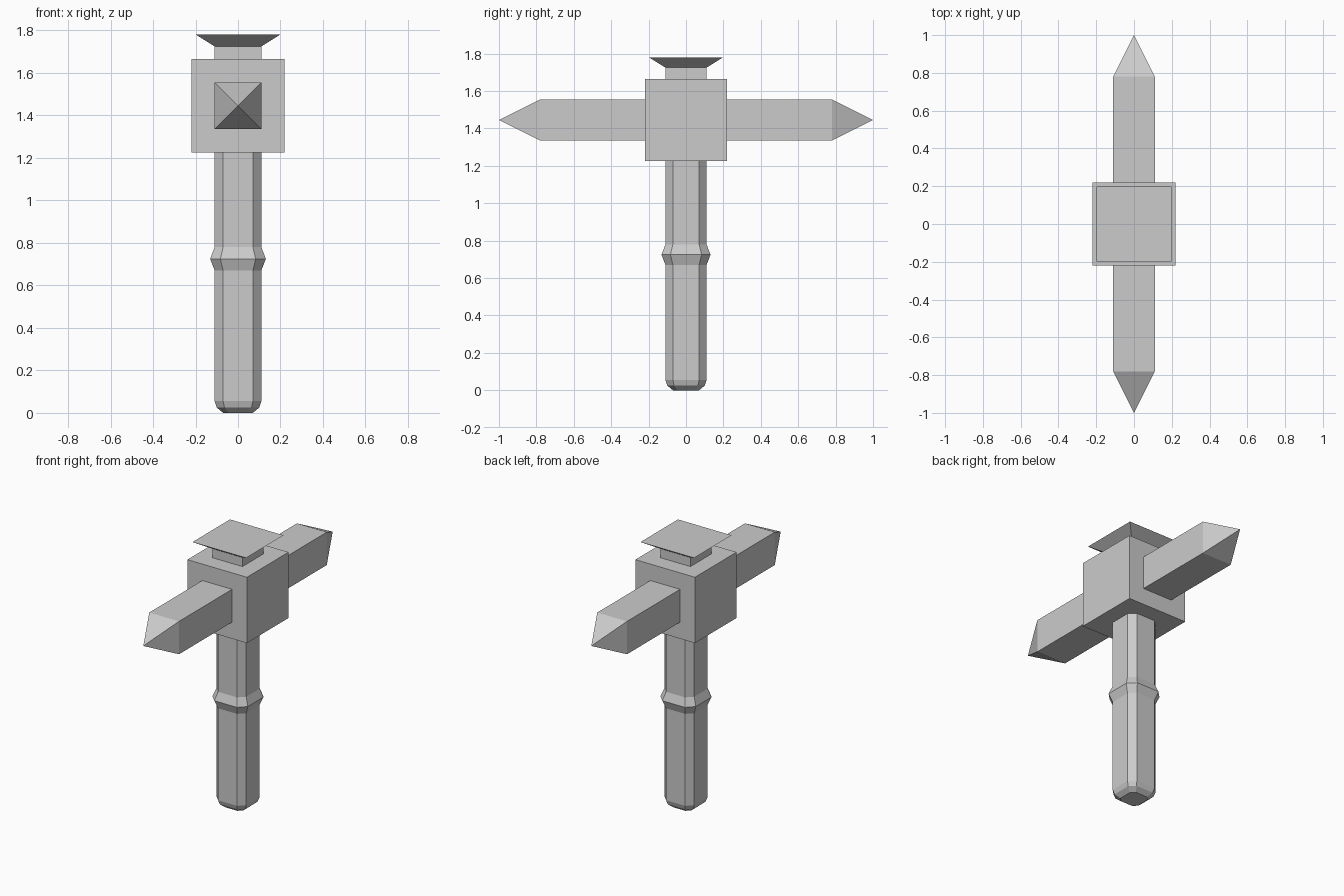
import bpy, bmesh
from mathutils import Matrix

if "Cube" in bpy.data.objects:
    bpy.data.objects.remove(bpy.data.objects["Cube"])


def square(h):
    return [(-h, -h), (h, -h), (h, h), (-h, h)]


def cut_square(h, ratio=0.07 / 0.11):
    c = h * ratio
    return [(-c, -h), (c, -h), (h, -c), (h, c), (c, h), (-c, h), (-h, c), (-h, -c)]


def stack(name, levels, section, matrix=Matrix()):
    """Loft a cross-section through (height, half width) levels; zero width makes a tip."""
    bm = bmesh.new()
    rings = []
    for z, h in levels:
        pts = [(0, 0)] if h == 0 else section(h)
        rings.append([bm.verts.new((x, y, z)) for x, y in pts])
    for a, b in zip(rings, rings[1:]):
        n = len(a)
        for i in range(n):
            j = (i + 1) % n
            bm.faces.new((a[i], a[j], b[0]) if len(b) == 1 else (a[i], a[j], b[j], b[i]))
    for ring in (rings[0], rings[-1]):
        if len(ring) > 2:
            bm.faces.new(ring)
    bmesh.ops.transform(bm, matrix=matrix, verts=bm.verts)
    bmesh.ops.recalc_face_normals(bm, faces=bm.faces)
    mesh = bpy.data.meshes.new(name)
    bm.to_mesh(mesh)
    bm.free()
    obj = bpy.data.objects.new(name, mesh)
    bpy.context.collection.objects.link(obj)
    return obj


HEAD_Z = 1.445

# Handle with rounded foot and a raised ring around the grip
stack("handle", [(0, 0.07), (0.025, 0.1), (0.055, 0.11), (0.67, 0.11),
                 (0.725, 0.131), (0.78, 0.11), (1.225, 0.11)], cut_square)

# Square head block
stack("head_block", [(HEAD_Z - 0.22, 0.22), (HEAD_Z + 0.22, 0.22)], square)

# Pointed spikes, front and back
for name, angle in (("front_spike", 1), ("back_spike", -1)):
    turn = Matrix.Rotation(angle * 1.57079633, 4, 'X')
    stack(name, [(0.22, 0.11), (0.78, 0.11), (1.0, 0)], square,
          Matrix.Translation((0, 0, HEAD_Z)) @ turn)

# Neck and flared flat cap
stack("top_cap", [(HEAD_Z + 0.22, 0.11), (1.725, 0.11), (1.78, 0.198)], square)
